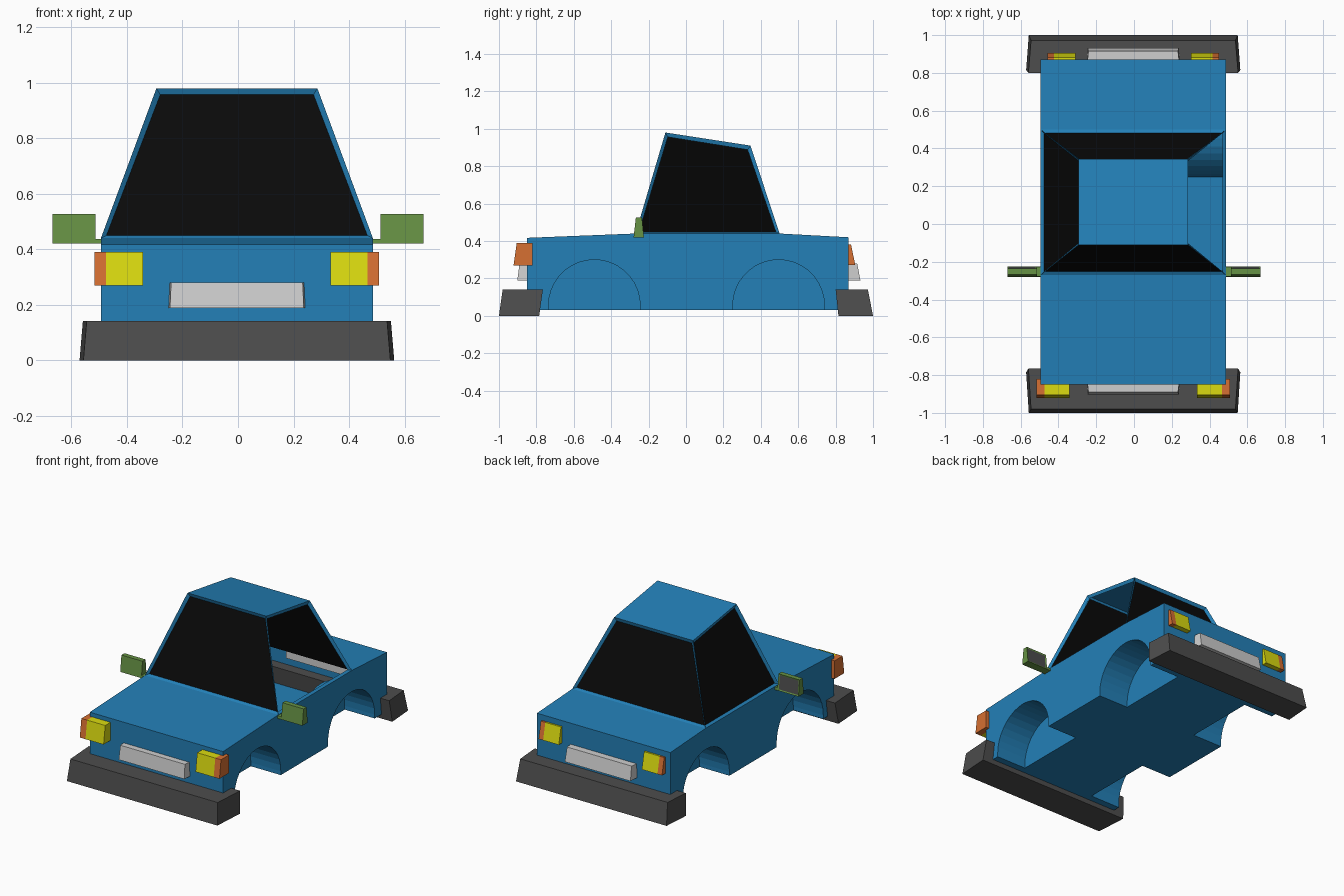
import bpy, bmesh, math

if "Cube" in bpy.data.objects:
    bpy.data.objects.remove(bpy.data.objects["Cube"])

CX = -0.004  # body parts sit a hair off centre


def material(name, rgb):
    m = bpy.data.materials.new(name)
    m.diffuse_color = (*rgb, 1)
    m.use_nodes = True
    m.node_tree.nodes["Principled BSDF"].inputs["Base Color"].default_value = m.diffuse_color
    return m


BLUE = material("blue paint", (0.017, 0.216, 0.475))
BLACK = material("black glass", (0.003, 0.003, 0.003))
GREY = material("dark grey plastic", (0.075, 0.075, 0.075))
LIGHT = material("light grey plate", (0.62, 0.62, 0.62))
YELLOW = material("yellow lamp", (0.71, 0.71, 0.005))
ORANGE = material("orange lamp", (0.67, 0.16, 0.032))
GREEN = material("green mirror", (0.133, 0.287, 0.058))


def add_object(name, bm, mats):
    mesh = bpy.data.meshes.new(name)
    bm.to_mesh(mesh)
    bm.free()
    for m in mats:
        mesh.materials.append(m)
    ob = bpy.data.objects.new(name, mesh)
    bpy.context.collection.objects.link(ob)
    return ob


def block(name, mats, x, y_bot, y_top, z, taper=0.0, top_in=0.0, glass=False, cx=CX):
    """Six-sided block; y pairs are (outer, inner), the outer end is narrowed by taper."""
    bm = bmesh.new()
    rings = []
    for zz, ys, t in ((z[0], y_bot, 0), (z[1], y_top, top_in)):
        x0, x1 = x[0] + t, x[1] - t
        rings.append([bm.verts.new((a + cx, b, zz)) for a, b in (
            (x0 + taper, ys[0]), (x1 - taper, ys[0]), (x1, ys[1]), (x0, ys[1]))])
    lo, hi = rings
    bm.faces.new(lo)
    bm.faces.new(hi)
    for i in range(4):
        j = (i + 1) % 4
        bm.faces.new((lo[i], lo[j], hi[j], hi[i]))
    bmesh.ops.recalc_face_normals(bm, faces=bm.faces)
    if glass:  # inset plate on the rear-facing side
        back = [f for f in bm.faces if f.normal.y > 0.8]
        bmesh.ops.inset_individual(bm, faces=back, thickness=0.012, depth=-0.003)
        for f in back:
            f.material_index = 1
    return add_object(name, bm, mats)


# Body shell: lower body and cabin as one closed form
W, R = 0.49, 0.29
side = [(-0.85, 0.03), (-0.85, 0.417), (-0.27, 0.44), (0.50, 0.44), (0.87, 0.42), (0.87, 0.03)]
roof = [(-0.11, 0.98), (0.345, 0.91)]
bm = bmesh.new()
L, Rt = [[bm.verts.new((s * W + CX, y, z)) for y, z in side] +
         [bm.verts.new((s * R + CX, y, z)) for y, z in roof] for s in (-1, 1)]
for pts in (L, Rt):
    bm.faces.new(pts[:6])
    bm.faces.new((pts[2], pts[3], pts[7], pts[6]))
for i, j in ((0, 1), (1, 2), (2, 6), (6, 7), (7, 3), (3, 4), (4, 5), (5, 0)):
    bm.faces.new((L[i], L[j], Rt[j], Rt[i]))
bmesh.ops.recalc_face_normals(bm, faces=bm.faces)
body = add_object("body", bm, [BLUE, BLACK])

# Wheel arch cutters
cutters = []
for cy in (-0.49, 0.495):
    for s in (-1, 1):
        bm = bmesh.new()
        prof = [(cy + 0.245 * math.cos(math.pi * i / 18), 0.055 + 0.245 * math.sin(math.pi * i / 18))
                for i in range(19)]
        prof += [(cy - 0.245, -0.1), (cy + 0.245, -0.1)]
        a, b = [[bm.verts.new((s * x + CX, y, z)) for y, z in prof] for x in (0.27, 0.6)]
        bm.faces.new(a)
        bm.faces.new(b)
        for i in range(len(a)):
            j = (i + 1) % len(a)
            bm.faces.new((a[i], a[j], b[j], b[i]))
        bmesh.ops.recalc_face_normals(bm, faces=bm.faces)
        cut = add_object("arch_cutter", bm, [BLUE])
        cut.hide_render = True
        cutters.append(cut)
        mod = body.modifiers.new("arch", 'BOOLEAN')
        mod.operation = 'DIFFERENCE'
        mod.solver = 'EXACT'
        mod.object = cut
dg = bpy.context.evaluated_depsgraph_get()
mesh = bpy.data.meshes.new_from_object(body.evaluated_get(dg))
body.modifiers.clear()
body.data = mesh
for c in cutters:
    bpy.data.objects.remove(c)

# Windows: recessed panes, the right side one is open
bm = bmesh.new()
bm.from_mesh(mesh)
for f in bm.faces:
    f.material_index = 0
panes = [f for f in bm.faces
         if 0.55 < f.calc_center_median().z < 0.85 and min(v.co.z for v in f.verts) > 0.43]
bmesh.ops.inset_individual(bm, faces=panes, thickness=0.024, depth=-0.014)
for f in panes:
    f.material_index = 1
bmesh.ops.delete(bm, geom=[f for f in panes if f.normal.x > 0.7], context='FACES')
bm.to_mesh(mesh)
bm.free()

# Bumpers
block("front_bumper", [GREY], (-0.567, 0.567), (-1.0, -0.785), (-0.98, -0.765), (0, 0.142), 0.014, 0.012)
block("rear_bumper", [GREY], (-0.567, 0.567), (1.0, 0.815), (0.972, 0.80), (0, 0.142), 0.014, 0.012)

# Number plates
block("front_plate", [LIGHT], (-0.247, 0.247), (-0.902, -0.84), (-0.89, -0.84), (0.188, 0.28), 0.006, 0.004)
block("rear_plate", [LIGHT], (-0.247, 0.247), (0.933, 0.86), (0.915, 0.86), (0.188, 0.28), 0.006, 0.004)

# Lamps with orange outer indicators, and mirrors on short stubs
for s, n in ((-1, "left"), (1, "right")):
    def span(a, b):
        return tuple(sorted((s * a, s * b)))
    fb, ft, fz = (-0.922, -0.82), (-0.905, -0.82), (0.27, 0.39)
    block(n + "_headlamp", [YELLOW], span(0.338, 0.471), fb, ft, fz)
    block(n + "_front_indicator", [ORANGE], span(0.471, 0.513), fb, ft, fz)
    rb, rt, rz = (0.905, 0.85), (0.882, 0.85), (0.272, 0.382)
    block(n + "_tail_lamp", [YELLOW], span(0.305, 0.42), rb, rt, rz)
    block(n + "_rear_indicator", [ORANGE], span(0.42, 0.453), rb, rt, rz)
    mb, mt = (-0.28, -0.225), (-0.268, -0.236)
    block(n + "_mirror", [GREEN, GREY], span(0.514, 0.669), mb, mt, (0.42, 0.527), glass=True, cx=0)
    block(n + "_mirror_stub", [GREEN], span(0.47, 0.52), mb, (-0.278, -0.227), (0.42, 0.437), cx=0)
